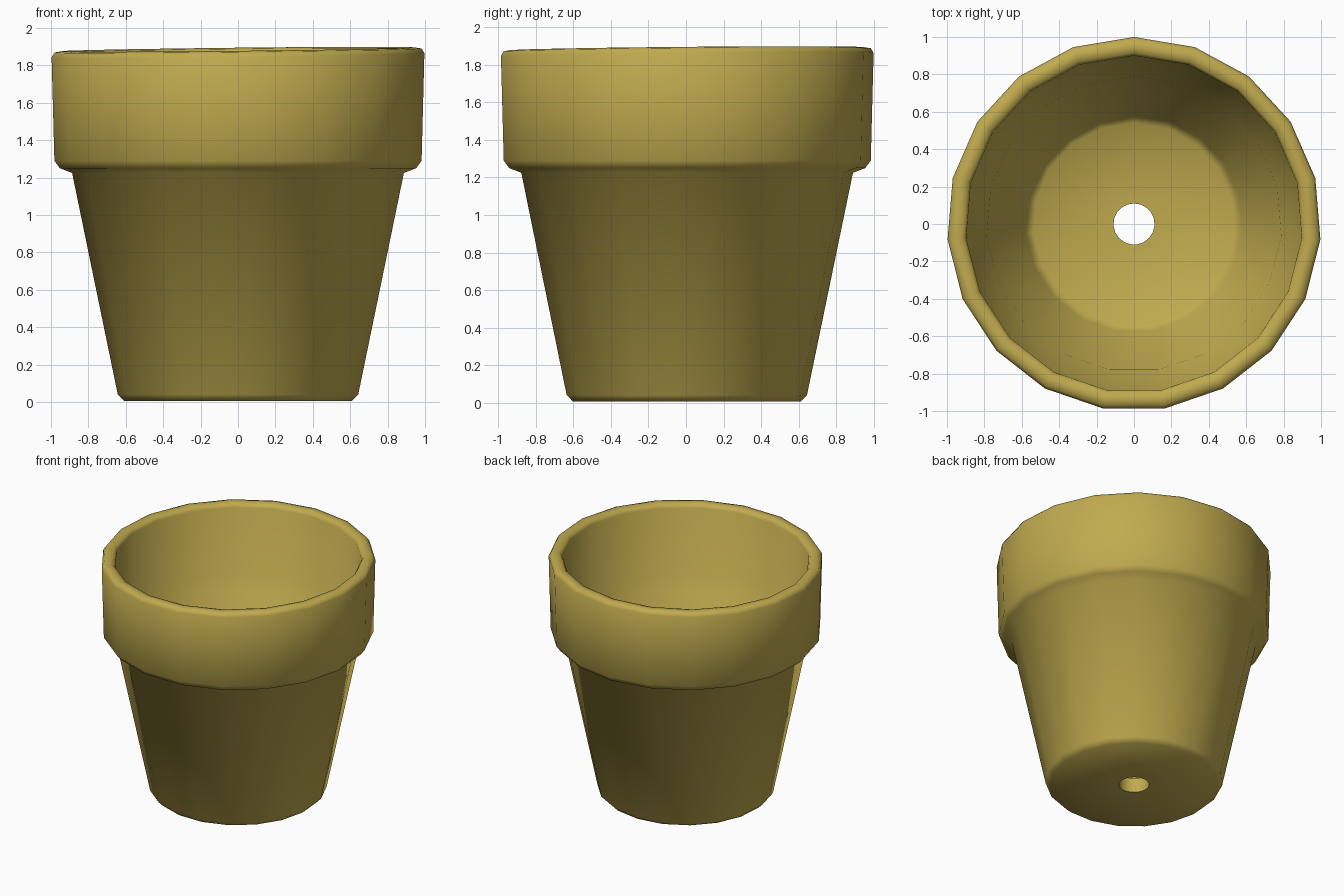
import bpy
import bmesh
import math

if "Cube" in bpy.data.objects:
    bpy.data.objects.remove(bpy.data.objects["Cube"], do_unlink=True)

SIDES = 19

# Single clay colour
clay = bpy.data.materials.new("ochre clay")
clay.use_nodes = True
colour = (0.53, 0.405, 0.078, 1.0)
clay.diffuse_color = colour
bsdf = clay.node_tree.nodes["Principled BSDF"]
bsdf.inputs["Base Color"].default_value = colour
bsdf.inputs["Roughness"].default_value = 0.8


def lathe(name, profile, sides):
    """Revolve a closed (radius, height) loop around z."""
    bm = bmesh.new()
    rings = []
    for i in range(sides):
        a = math.pi / 2 + math.tau * i / sides
        rings.append([bm.verts.new((r * math.cos(a), r * math.sin(a), z)) for r, z in profile])
    for i in range(sides):
        here, there = rings[i], rings[(i + 1) % sides]
        for j in range(len(profile)):
            k = (j + 1) % len(profile)
            bm.faces.new((here[j], there[j], there[k], here[k]))
    # The lip leans very slightly, as on a hand-thrown pot
    for v in bm.verts:
        if v.co.z > 1.8:
            v.co.z += 0.011 * v.co.x + 0.009 * v.co.y
    bmesh.ops.recalc_face_normals(bm, faces=bm.faces)
    mesh = bpy.data.meshes.new(name)
    bm.to_mesh(mesh)
    bm.free()
    mesh.materials.append(clay)
    obj = bpy.data.objects.new(name, mesh)
    bpy.context.collection.objects.link(obj)
    return obj


# Outer wall, overhanging collar, thin lip, stepped inner wall, floor and drain hole
outside = [(0.11, 0.005), (0.61, 0.005), (0.645, 0.04), (0.89, 1.225)]
collar = [(0.955, 1.25), (0.985, 1.29), (1.0, 1.855)]
lip = [(0.985, 1.88), (0.95, 1.886), (0.915, 1.88), (0.9, 1.855)]
inside = [(0.87, 1.34), (0.79, 1.24), (0.58, 0.16), (0.54, 0.13), (0.11, 0.12)]
pot = lathe("flower_pot", outside + collar + lip + inside, SIDES)

bpy.ops.object.select_all(action="DESELECT")
pot.select_set(True)
bpy.context.view_layer.objects.active = pot
bpy.ops.object.shade_smooth_by_angle(angle=math.radians(60))
